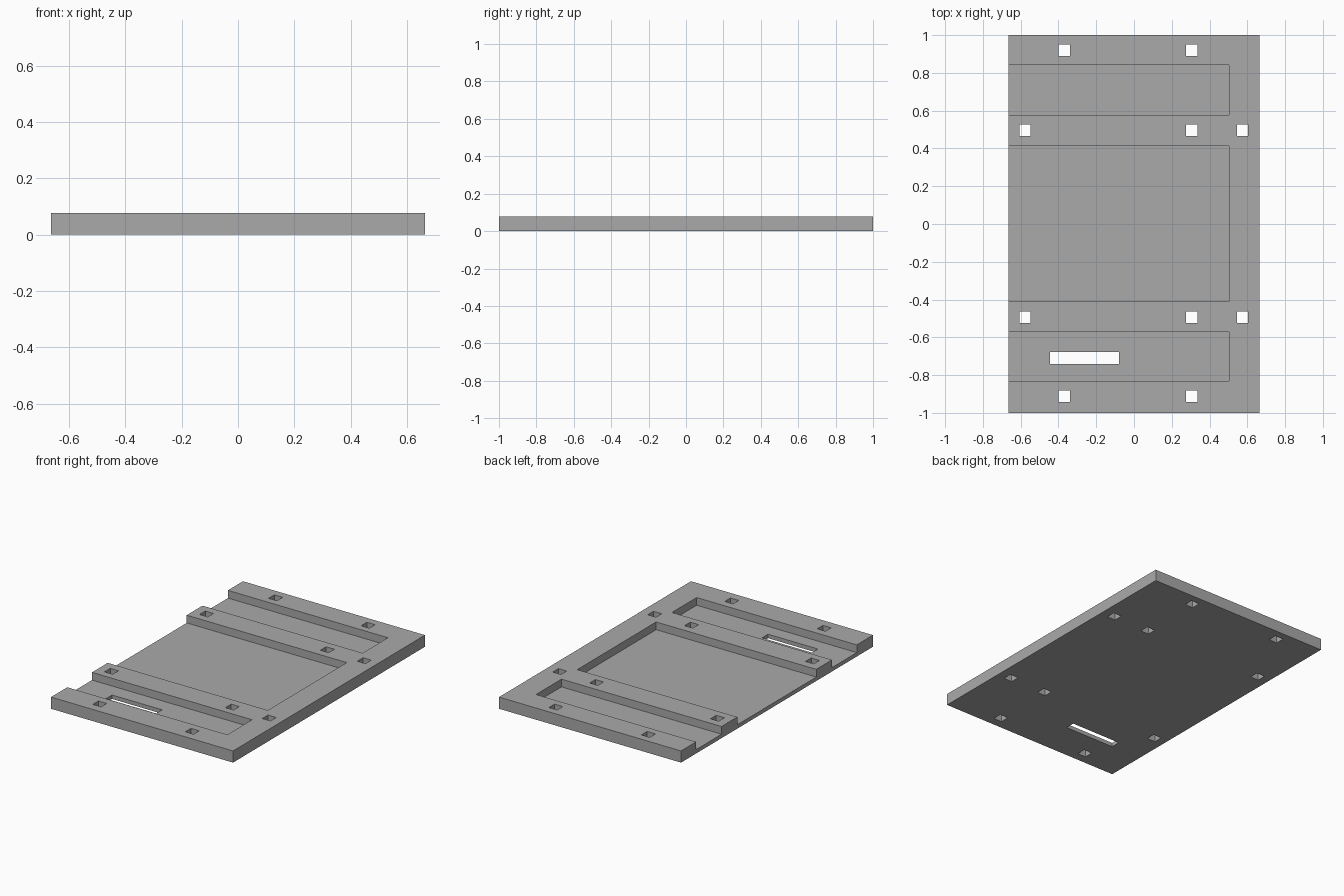
import bpy

cube = bpy.data.objects.get("Cube")
if cube:
    bpy.data.objects.remove(cube, do_unlink=True)

HALF_X, HEIGHT, FLOOR = 0.664, 0.077, 0.026
HOLE = 0.03       # half width of a square hole
OVER = 0.1        # cutter overshoot

grey = bpy.data.materials.new("plain grey")
grey.use_nodes = True
colour = (0.4, 0.4, 0.4, 1)
grey.diffuse_color = colour
grey.node_tree.nodes["Principled BSDF"].inputs["Base Color"].default_value = colour


def box(name, x0, x1, y0, y1, z0, z1):
    """Axis-aligned box between two corners."""
    bpy.ops.mesh.primitive_cube_add(size=1)
    ob = bpy.context.object
    ob.name = name
    for v in ob.data.vertices:
        v.co = (x1 if v.co.x > 0 else x0,
                y1 if v.co.y > 0 else y0,
                z1 if v.co.z > 0 else z0)
    ob.data.materials.append(grey)
    return ob


plate = box("base_plate", -HALF_X, HALF_X, -1, 1, 0, HEIGHT)
cutters = []

# Three channels, open on the right side of the plate
for y0, y1 in ((0.578, 0.843), (-0.409, 0.414), (-0.831, -0.573)):
    cutters.append(box("channel_cutter", -HALF_X - OVER, 0.504, y0, y1, FLOOR, HEIGHT + OVER))

# Long slot through the floor of the front channel
cutters.append(box("slot_cutter", -0.445, -0.08, -0.74, -0.677, -OVER, HEIGHT + OVER))

# Square mounting holes through the ribs and the border
rows = {0.92: (-0.37, 0.305), 0.496: (-0.577, 0.305, 0.574),
        -0.494: (-0.577, 0.305, 0.574), -0.912: (-0.37, 0.305)}
for y, xs in rows.items():
    for x in xs:
        cutters.append(box("hole_cutter", x - HOLE, x + HOLE, y - HOLE, y + HOLE,
                           -OVER, HEIGHT + OVER))

# Cut everything, then keep only the finished plate
for cutter in cutters:
    mod = plate.modifiers.new("cut", 'BOOLEAN')
    mod.operation = 'DIFFERENCE'
    mod.solver = 'EXACT'
    mod.object = cutter
    cutter.hide_render = True
graph = bpy.context.evaluated_depsgraph_get()
mesh = bpy.data.meshes.new_from_object(plate.evaluated_get(graph))
plate.modifiers.clear()
plate.data = mesh
for cutter in cutters:
    bpy.data.objects.remove(cutter, do_unlink=True)
